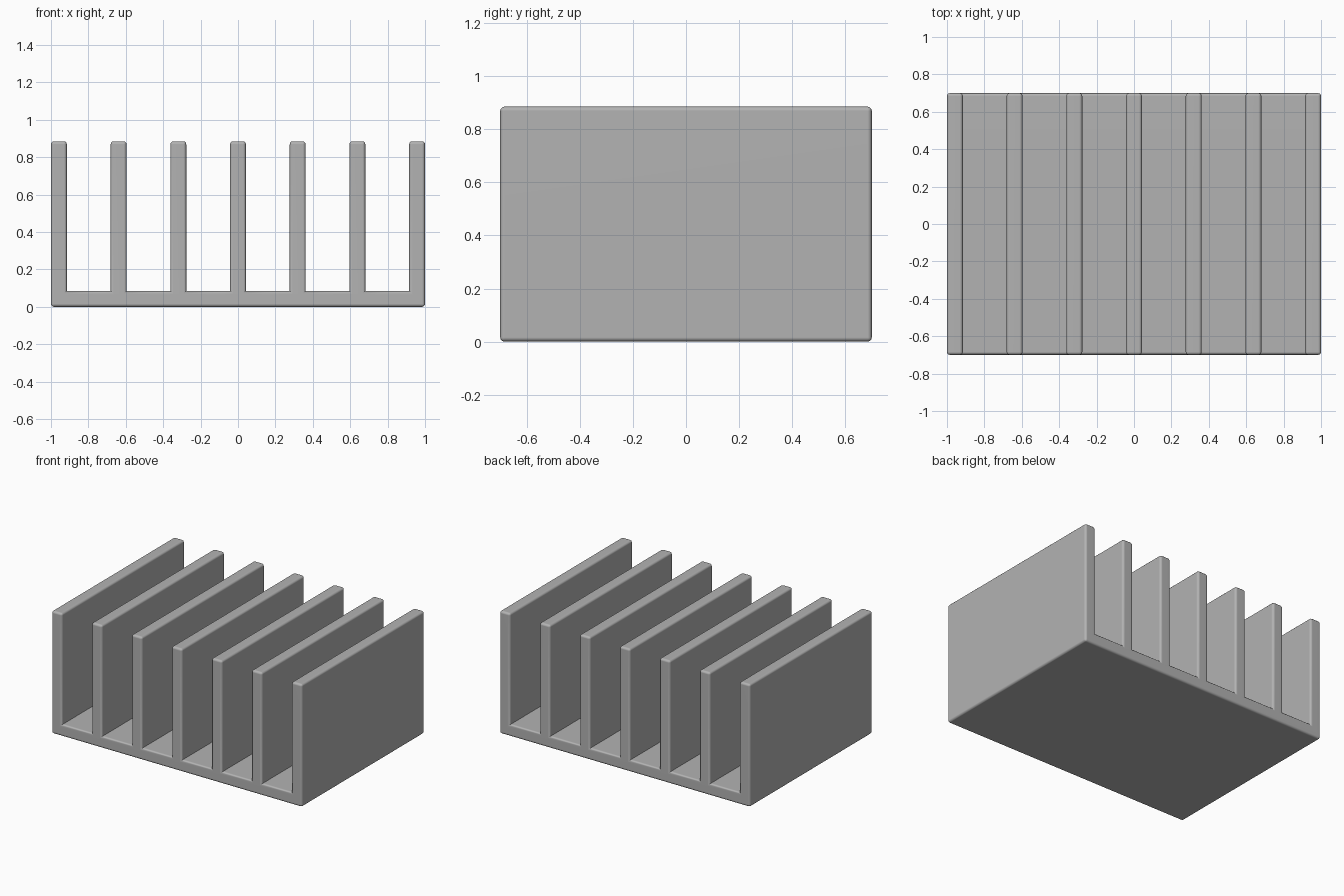
import bpy
import bmesh

cube = bpy.data.objects.get("Cube")
if cube:
    bpy.data.objects.remove(cube, do_unlink=True)

FINS = 7
HALF_X, HALF_Y = 1.0, 0.7
HEIGHT, BASE, FIN = 0.885, 0.085, 0.085
BEVEL = 0.016

# Grey metal
metal = bpy.data.materials.new("grey_metal")
metal.use_nodes = True
colour = (0.45, 0.45, 0.45, 1)
metal.diffuse_color = colour
metal.node_tree.nodes["Principled BSDF"].inputs["Base Color"].default_value = colour

# Comb-shaped profile: flat base with evenly spaced fins
step = (2 * HALF_X - FIN) / (FINS - 1)
profile = [(-HALF_X, 0)]
for i in range(FINS):
    left = -HALF_X + i * step
    right = left + FIN
    if i > 0:
        profile.append((left, BASE))
    profile += [(left, HEIGHT), (right, HEIGHT)]
    if i < FINS - 1:
        profile.append((right, BASE))
profile.append((HALF_X, 0))

# Extrude the profile from front to back
bm = bmesh.new()
face = bm.faces.new([bm.verts.new((x, -HALF_Y, z)) for x, z in profile])
extruded = bmesh.ops.extrude_face_region(bm, geom=[face], use_keep_orig=True)
verts = [v for v in extruded["geom"] if isinstance(v, bmesh.types.BMVert)]
bmesh.ops.translate(bm, verts=verts, vec=(0, 2 * HALF_Y, 0))
bmesh.ops.recalc_face_normals(bm, faces=bm.faces)

# Round the outer edges, leaving the channel corners crisp
outer = [e for e in bm.edges if e.calc_face_angle_signed() > 0.5]
bmesh.ops.bevel(bm, geom=outer, offset=BEVEL, segments=3, profile=0.5,
                affect='EDGES', clamp_overlap=True)

mesh = bpy.data.meshes.new("finned_heat_sink")
bm.to_mesh(mesh)
bm.free()
mesh.materials.append(metal)
sink = bpy.data.objects.new("finned_heat_sink", mesh)
bpy.context.collection.objects.link(sink)

# Smooth rounded edges with flat main faces
bpy.ops.object.select_all(action='DESELECT')
sink.select_set(True)
bpy.context.view_layer.objects.active = sink
bpy.ops.object.shade_smooth_by_angle(angle=0.6)
normals = sink.modifiers.new("weighted_normals", 'WEIGHTED_NORMAL')
normals.keep_sharp = True
